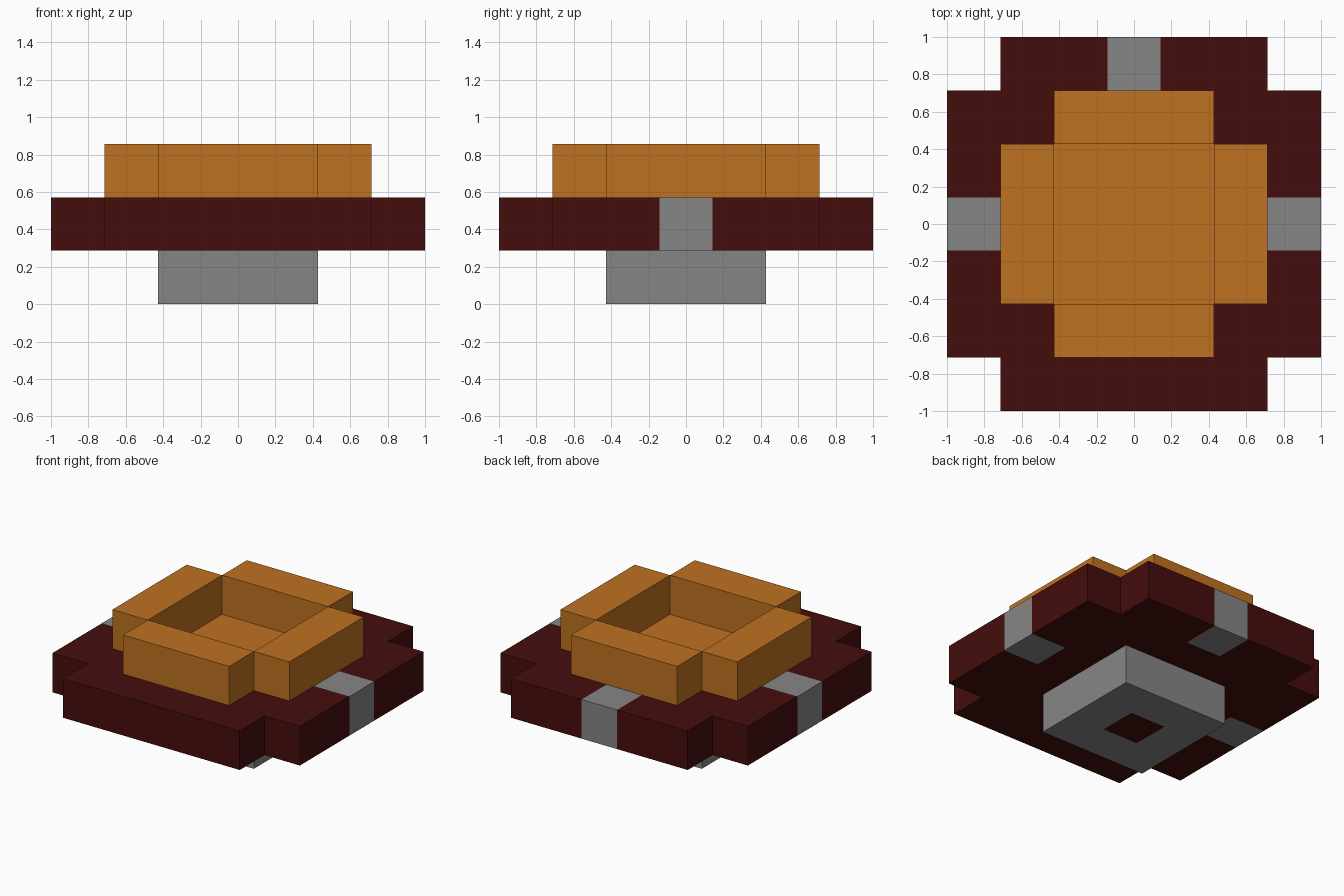
import bpy
import bmesh

if "Cube" in bpy.data.objects:
    bpy.data.objects.remove(bpy.data.objects["Cube"], do_unlink=True)

CELL = 2 / 7  # the model is a 7 x 7 x 3 block grid


def material(name, rgb):
    mat = bpy.data.materials.new(name)
    mat.use_nodes = True
    mat.diffuse_color = (*rgb, 1)
    mat.node_tree.nodes["Principled BSDF"].inputs["Base Color"].default_value = (*rgb, 1)
    return mat


orange = material("orange", (0.521, 0.171, 0.015))
dark_red = material("dark red", (0.06, 0.004, 0.004))
grey = material("grey", (0.238, 0.238, 0.238))


def square(r):
    """All cells within r steps of the centre."""
    span = range(-r, r + 1)
    return {(x, y) for x in span for y in span}


def notched(r):
    """A square of cells without its four corners."""
    return {c for c in square(r) if not abs(c[0]) == abs(c[1]) == r}


def slab(name, cells, layer, mat):
    """One-layer slab over a set of cells, with walls only on its outline."""
    bm = bmesh.new()
    low, high = layer * CELL, (layer + 1) * CELL

    def face(points):
        bm.faces.new([bm.verts.new(p) for p in points])

    for x, y in sorted(cells):
        ring = [((x + i / 2) * CELL, (y + j / 2) * CELL)
                for i, j in ((-1, -1), (1, -1), (1, 1), (-1, 1))]
        face([(*p, high) for p in ring])
        face([(*p, low) for p in reversed(ring)])
        for k, (dx, dy) in enumerate(((0, -1), (1, 0), (0, 1), (-1, 0))):
            if (x + dx, y + dy) not in cells:
                a, b = ring[k], ring[(k + 1) % 4]
                face([(*a, low), (*b, low), (*b, high), (*a, high)])
    bmesh.ops.remove_doubles(bm, verts=bm.verts, dist=0.001)
    mesh = bpy.data.meshes.new(name)
    bm.to_mesh(mesh)
    bm.free()
    mesh.materials.append(mat)
    obj = bpy.data.objects.new(name, mesh)
    bpy.context.collection.objects.link(obj)


# Base with a coloured core
core = square(0)
slab("base", square(1) - core, 0, grey)
slab("base_core", core, 0, dark_red)

# Wide middle plate, its sunken floor and three edge blocks
edge_blocks = {"left_block": (3, 0), "right_block": (-3, 0), "back_block": (0, 3)}
slab("plate", notched(3) - square(1) - set(edge_blocks.values()), 1, dark_red)
slab("floor", square(1), 1, orange)
for name, cell in edge_blocks.items():
    slab(name, {cell}, 1, grey)

# Four rim walls around the open middle
rim = notched(2) - square(1)
for name, axis, side in (("left_wall", 0, 2), ("right_wall", 0, -2),
                         ("back_wall", 1, 2), ("front_wall", 1, -2)):
    slab(name, {c for c in rim if c[axis] == side}, 2, orange)
